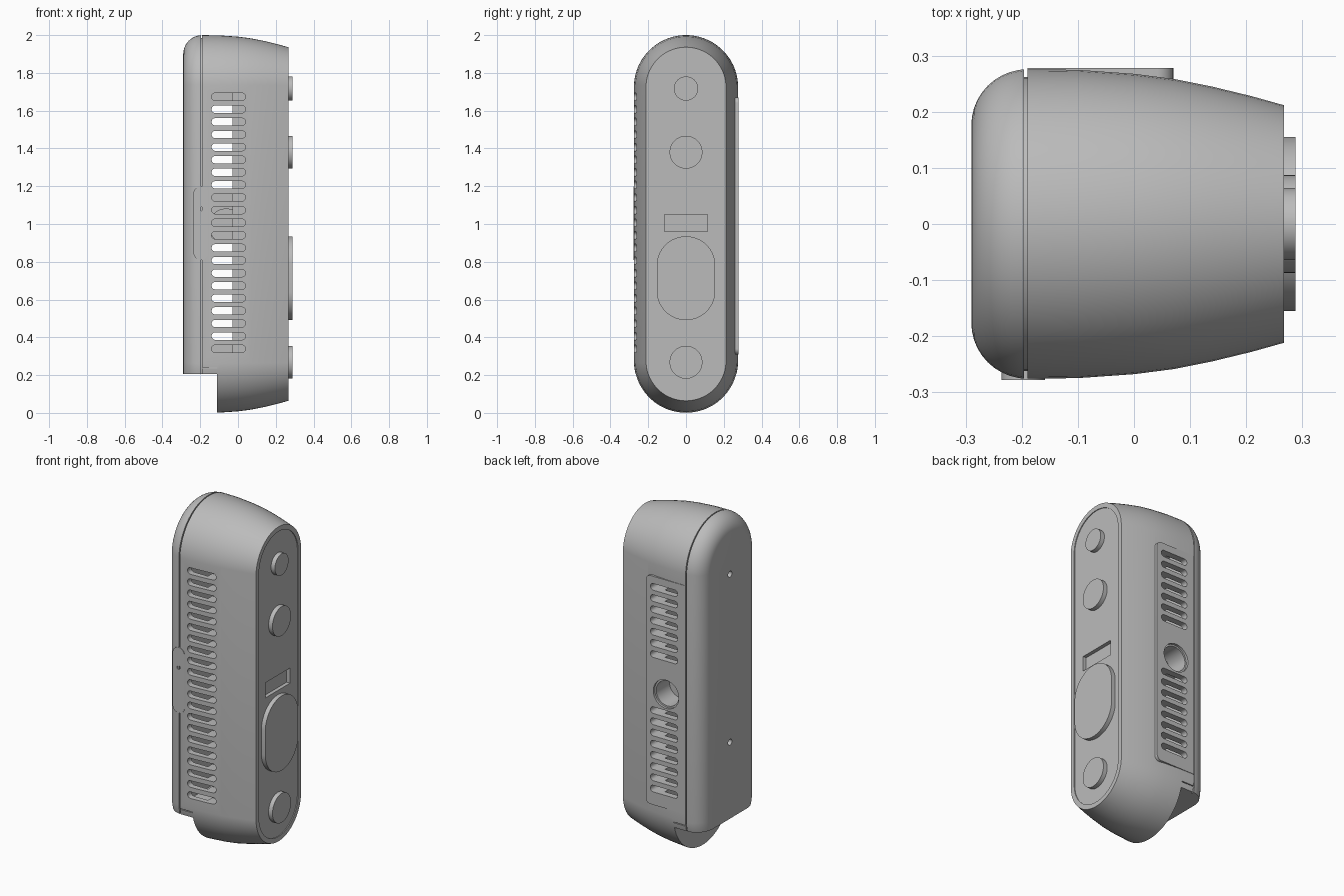
import bpy, bmesh
from math import sin, cos, pi, copysign

if "Cube" in bpy.data.objects:
    bpy.data.objects.remove(bpy.data.objects["Cube"])

grey = bpy.data.materials.new("plain grey")
grey.use_nodes = True
COLOUR = (0.5, 0.5, 0.5, 1)
grey.diffuse_color = COLOUR
grey.node_tree.nodes["Principled BSDF"].inputs["Base Color"].default_value = COLOUR


def loft(bm, axis, rings, n=64):
    """Rounded prism along axis; each ring is (t, u, v, radius, half_u, half_v)."""
    loops = []
    for t, u, v, r, hu, hv in rings:
        loop = []
        for i in range(n):
            a = 2 * pi * (i + 0.5) / n
            p = u + copysign(hu, cos(a)) + r * cos(a)
            q = v + copysign(hv, sin(a)) + r * sin(a)
            loop.append(bm.verts.new((t, p, q) if axis == "x" else (p, t, q)))
        loops.append(loop)
    for a, b in zip(loops, loops[1:]):
        for i in range(n):
            j = (i + 1) % n
            bm.faces.new((a[i], a[j], b[j], b[i]))
    bm.faces.new(loops[0])
    bm.faces.new(loops[-1])


def make(name, *lofts, n=64):
    bm = bmesh.new()
    for axis, rings in lofts:
        loft(bm, axis, rings, n)
    bmesh.ops.recalc_face_normals(bm, faces=bm.faces)
    mesh = bpy.data.meshes.new(name)
    bm.to_mesh(mesh)
    bm.free()
    mesh.materials.append(grey)
    ob = bpy.data.objects.new(name, mesh)
    bpy.context.collection.objects.link(ob)
    return ob


def prism(axis, lo, hi, u, v, r, hu=0, hv=0):
    return axis, [(t, u, v, r, hu, hv) for t in (lo, hi)]


def box(name, x0, x1, y0, y1, z0, z1):
    ob = make(name, ("x", [(x, (y0 + y1) / 2, (z0 + z1) / 2, 0.0,
                            (y1 - y0) / 2, (z1 - z0) / 2) for x in (x0, x1)]), n=4)
    return ob


def combine(ob, tool, op="DIFFERENCE"):
    """Apply a boolean and discard the tool."""
    mod = ob.modifiers.new(op, "BOOLEAN")
    mod.operation, mod.object, mod.solver = op, tool, "EXACT"
    bpy.context.view_layer.objects.active = ob
    bpy.ops.object.modifier_apply(modifier=mod.name)
    bpy.data.objects.remove(tool)


def stadium(profile):
    return "x", [(x, 0, 1, r, 0, 0.724) for x, r in profile]


# Main body: tapering capsule with a raised vent panel at the back
body = make("body", stadium([(-0.19, 0.276), (-0.1, 0.275), (0, 0.268), (0.07, 0.259),
                             (0.14, 0.245), (0.21, 0.228), (0.267, 0.212)]))
combine(body, make("vent_panel", prism("y", 0.2, 0.278, -0.09, 0.99, 0.03, 0.13, 0.65)), "UNION")
combine(body, box("seam_cutter", -0.5, -0.19, -0.4, 0.4, -0.1, 2.1))
combine(body, box("step_cutter", -0.4, -0.11, -0.4, 0.4, -0.1, 0.205))
combine(body, box("cavity_cutter", -0.17, -0.03, -0.24, 0.24, 0.28, 1.73))

# Vent slots, a full row in front and two groups behind
PITCH = 0.0667
slots = [prism("y", -0.35, -0.2, -0.05, 0.34 + i * PITCH, 0.02, 0.07) for i in range(21)]
slots += [prism("y", 0.2, 0.35, -0.05, 0.34 + i * PITCH, 0.02, 0.07)
          for i in range(1, 20) if not 9 <= i <= 12]
combine(body, make("slot_cutter", *slots, n=16))

# Threaded mount socket between the rear slots
combine(body, make("socket_boss", prism("y", 0.12, 0.27, -0.063, 0.99, 0.092)), "UNION")
combine(body, make("socket_cutter", ("y", [(t, -0.063, 0.99, r, 0, 0) for t, r in
        ((0.14, 0.074), (0.264, 0.074), (0.264, 0.084), (0.3, 0.084))])))

# Recessed sensor face and its window, seam above the step
combine(body, make("face_cutter", prism("x", 0.262, 0.3, 0, 1, 0.184, 0, 0.724)))
combine(body, box("window_cutter", 0.24, 0.3, -0.115, 0.115, 0.96, 1.05))
for y in (-0.29, 0.29):
    combine(body, box("lip_cutter", -0.2, -0.11, y - 0.025, y + 0.025, 0.236, 0.241))

# Back cover with a rounded edge and a cut-off bottom
edge = [(-0.19 - 0.1 * sin(a), 0.176 + 0.1 * cos(a)) for a in
        [pi / 2 * (1 - i / 10) for i in range(11)]]
edge[-1] = (-0.196, 0.276)
cover = make("back_cover", stadium(edge + [(-0.196, 0.262), (-0.185, 0.262)]))
combine(cover, box("bottom_cutter", -0.4, 0, -0.4, 0.4, -0.1, 0.205))
combine(cover, make("screw_cutter", *[prism("x", -0.4, -0.25, 0, z, 0.018) for z in (0.66, 1.66)],
                    n=24))

# Latch strip on the front seam
latch = make("latch", prism("y", -0.278, -0.23, -0.197, 1.005, 0.039, 0, 0.156), n=32)
combine(latch, make("pin_cutter", prism("y", -0.3, -0.265, -0.197, 1.08, 0.011), n=16))

# Raised sensors on the side face
sensors = [make(name, prism("x", 0.25, 0.288, 0, z, r, 0, h)) for name, z, r, h in (
    ("top_sensor", 1.717, 0.064, 0), ("upper_sensor", 1.38, 0.087, 0),
    ("large_lens", 0.713, 0.155, 0.067), ("lower_sensor", 0.268, 0.087, 0))]

# Smooth the curved walls, keep the edges crisp
bpy.ops.object.select_all(action="DESELECT")
for ob in [body, cover, latch] + sensors:
    ob.select_set(True)
bpy.context.view_layer.objects.active = body
bpy.ops.object.shade_smooth_by_angle(angle=pi / 6)
